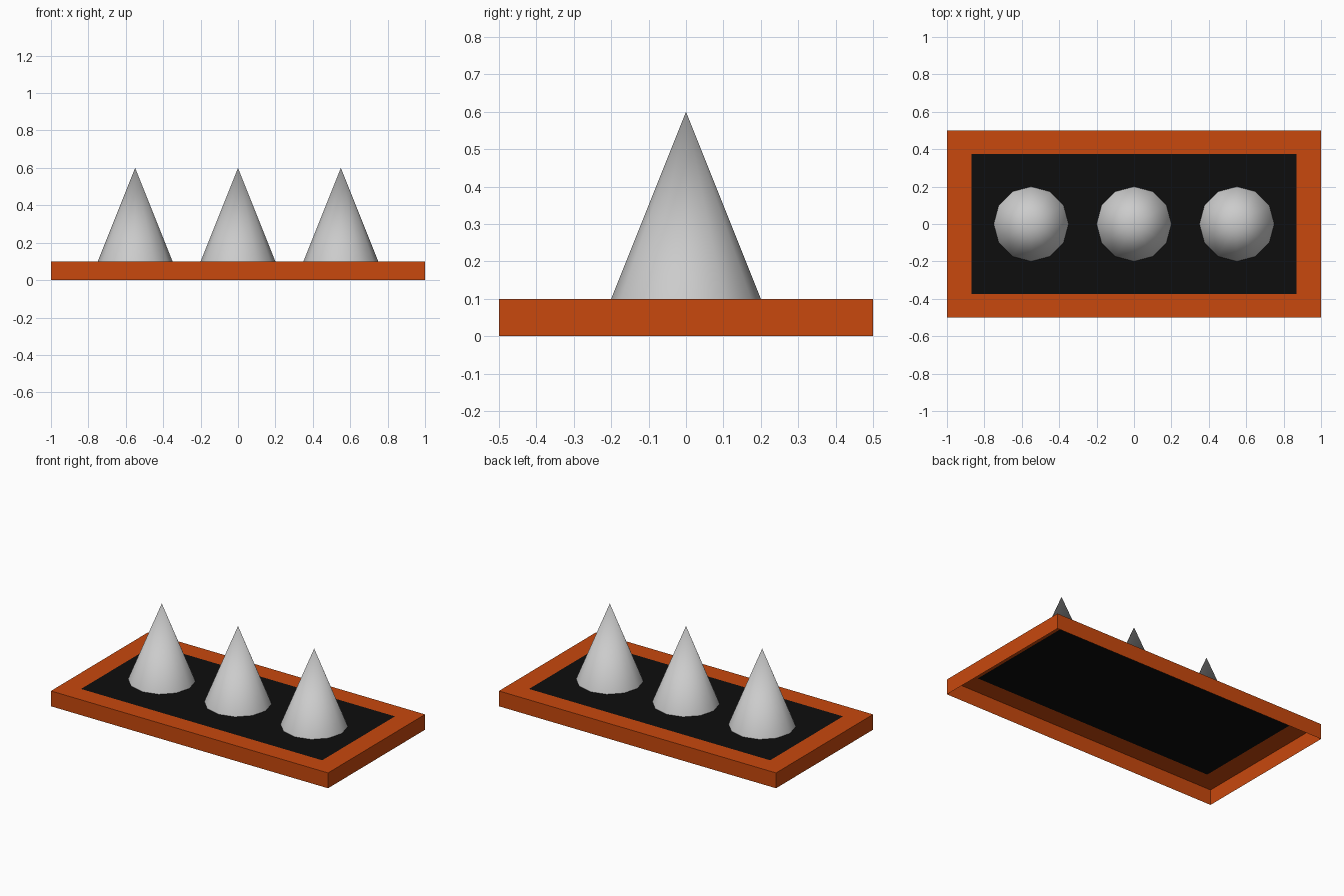
import bpy, bmesh

if "Cube" in bpy.data.objects:
    bpy.data.objects.remove(bpy.data.objects["Cube"])


def material(name, color):
    m = bpy.data.materials.new(name)
    m.diffuse_color = color
    m.use_nodes = True
    m.node_tree.nodes["Principled BSDF"].inputs["Base Color"].default_value = m.diffuse_color
    return m


def add_object(name, bm, mats=()):
    me = bpy.data.meshes.new(name)
    bm.to_mesh(me)
    bm.free()
    for m in mats:
        me.materials.append(m)
    ob = bpy.data.objects.new(name, me)
    bpy.context.collection.objects.link(ob)
    return ob


orange = material("orange", (0.58, 0.065, 0.004, 1))
black = material("black", (0.004, 0.004, 0.004, 1))

# Base tray: thin shell open underneath, with a flush black panel inset in the top
bm = bmesh.new()
bmesh.ops.create_cube(bm, size=1)
for v in bm.verts:
    v.co.x *= 2
    v.co.z = (v.co.z + 0.5) * 0.1
bottom = [f for f in bm.faces if f.normal.z < -0.5]
bmesh.ops.delete(bm, geom=bottom, context='FACES_ONLY')
top = next(f for f in bm.faces if f.normal.z > 0.5)
bmesh.ops.inset_individual(bm, faces=[top], thickness=0.1)
for v in top.verts:
    v.co.x = 0.87 if v.co.x > 0 else -0.87
    v.co.y = 0.375 if v.co.y > 0 else -0.375
top.material_index = 1
add_object("base_tray", bm, (orange, black))

# Row of three smooth spikes, open at the base
for name, x in (("left_spike", -0.55), ("middle_spike", 0), ("right_spike", 0.55)):
    bm = bmesh.new()
    bmesh.ops.create_cone(bm, cap_ends=False, segments=12,
                          radius1=0.2, radius2=0, depth=0.5)
    bmesh.ops.remove_doubles(bm, verts=bm.verts, dist=1e-4)
    for f in bm.faces:
        f.smooth = True
    ob = add_object(name, bm)
    ob.location = (x, 0, 0.35)
